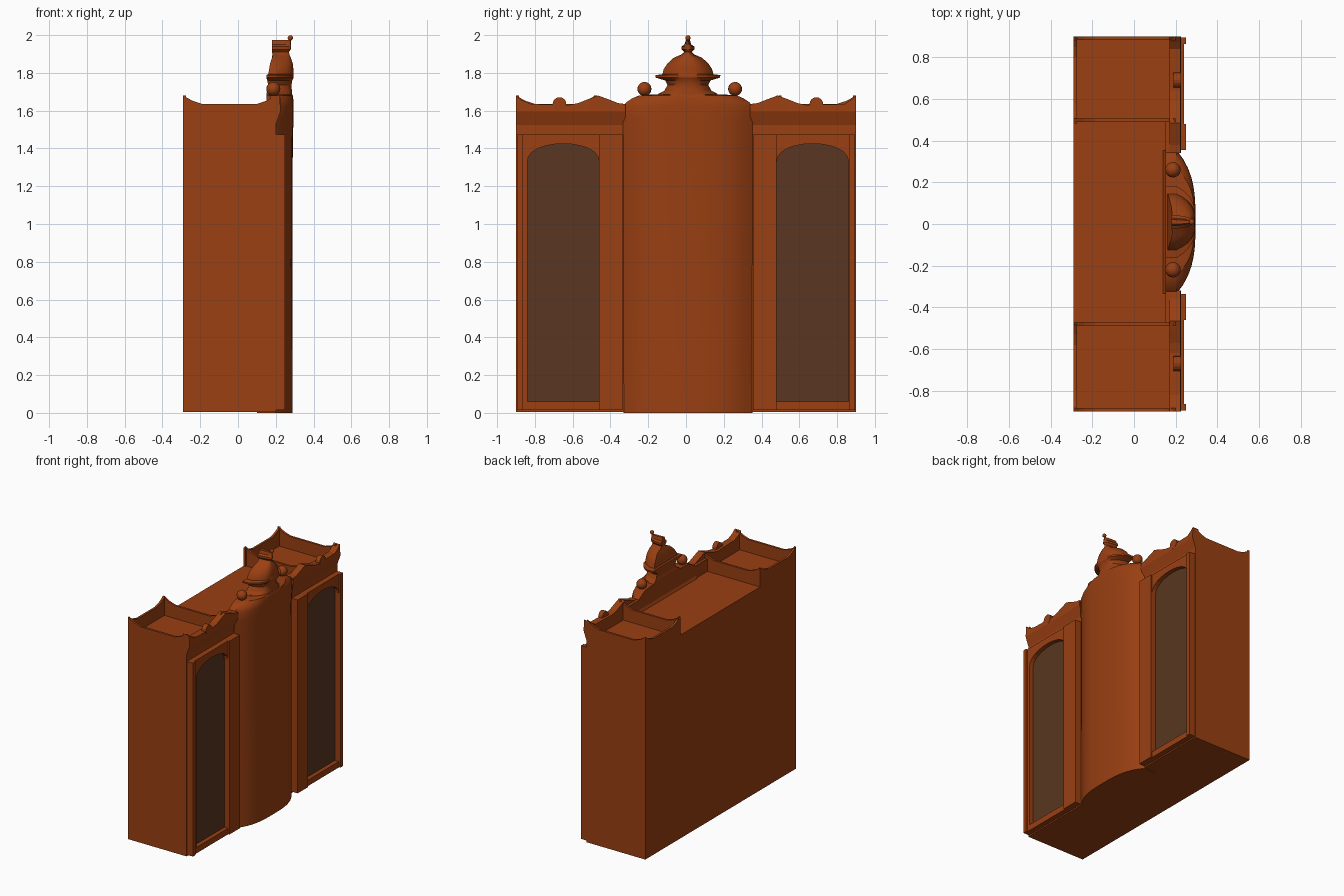
import bpy, bmesh, math

if "Cube" in bpy.data.objects:
    bpy.data.objects.remove(bpy.data.objects["Cube"])


def material(name, rgb):
    m = bpy.data.materials.new(name)
    m.diffuse_color = (*rgb, 1)
    m.use_nodes = True
    m.node_tree.nodes["Principled BSDF"].inputs["Base Color"].default_value = m.diffuse_color
    return m


WOOD = material("warm_wood", (0.32, 0.05, 0.006))
DARK = material("dark_panel", (0.1, 0.037, 0.015))


def finish(obj, mat, smooth):
    obj.data.materials.append(mat)
    if smooth:
        bpy.ops.object.select_all(action='DESELECT')
        obj.select_set(True)
        bpy.context.view_layer.objects.active = obj
        bpy.ops.object.shade_smooth_by_angle(angle=math.radians(smooth))


def loft(name, rings, mat=WOOD, closed=False, smooth=0):
    """Skin a list of equal-length point rings; cap the ends unless closed."""
    bm = bmesh.new()
    vs = [[bm.verts.new(p) for p in r] for r in rings]
    n, k = len(vs), len(vs[0])
    for i in range(n if closed else n - 1):
        a, b = vs[i], vs[(i + 1) % n]
        for j in range(k):
            bm.faces.new((a[j], a[(j + 1) % k], b[(j + 1) % k], b[j]))
    if not closed:
        bm.faces.new(vs[0])
        bm.faces.new(vs[-1])
    bmesh.ops.recalc_face_normals(bm, faces=bm.faces)
    me = bpy.data.meshes.new(name)
    bm.to_mesh(me)
    bm.free()
    obj = bpy.data.objects.new(name, me)
    bpy.context.collection.objects.link(obj)
    finish(obj, mat, smooth)
    return obj


def box(name, x0, x1, y0, y1, z0, z1, mat=WOOD):
    return loft(name, [[(x0, y0, z), (x1, y0, z), (x1, y1, z), (x0, y1, z)]
                       for z in (z0, z1)], mat)


def ball(name, loc, r):
    bpy.ops.mesh.primitive_uv_sphere_add(segments=16, ring_count=10, radius=r, location=loc)
    obj = bpy.context.object
    obj.name = name
    finish(obj, WOOD, 40)


ROOF = 1.54

# Main carcass with low flat roof
box("carcass", -0.29, 0.2, -0.9, 0.9, 0.005, ROOF)
# Low wall behind the central crest
box("crest_wall", 0.15, 0.2, -0.47, 0.49, ROOF - 0.05, 1.635)


def horn_wall(name, length, place):
    """Thin parapet wall whose two ends rise into small horns."""
    L = length
    prof = [(0, ROOF - 0.02), (L, ROOF - 0.02), (L, 1.68), (L - .05, 1.652), (L - .1, 1.636),
            (.1, 1.636), (.05, 1.652), (0, 1.68)]
    loft(name, [[place(s, t, z) for s, z in prof] for t in (0, 0.016)])


for s, side in ((-1, "left"), (1, "right")):
    def Y(v):
        return s * v + (0.01 if v < 0.86 else 0)

    # Parapet walls round the recessed wing top
    horn_wall(side + "_outer_parapet", 0.49, lambda a, t, z: (-0.29 + a, Y(0.9 - t), z))
    horn_wall(side + "_inner_parapet", 0.49, lambda a, t, z: (-0.29 + a, Y(0.48 + t), z))
    horn_wall(side + "_back_parapet", 0.42, lambda a, t, z: (-0.29 + t, s * (0.9 - a), z))

    # Flared front cornice with a wavy top edge
    tops = [(.9, 1.68), (.87, 1.655), (.83, 1.635), (.63, 1.63), (.58, 1.64), (.53, 1.66),
            (.475, 1.68), (.42, 1.66), (.37, 1.64), (.33, 1.635)]
    loft(side + "_cornice", [[(.17, Y(v), 1.46), (.2, Y(v), 1.46), (.2, Y(v), 1.525),
                              (.225, Y(v), 1.595), (.222, Y(v), z), (.17, Y(v), z)]
                             for v, z in tops])

    # Small round button on the cornice
    c = Y(0.68)
    loft(side + "_cornice_button", [[(x, c + .036 * math.cos(a * math.pi / 8),
                                      1.635 + .036 * math.sin(a * math.pi / 8))
                                     for a in range(16)] for x in (.19, .225)])

    # Door frame swept round an arched opening
    lo, hi, Lo, Hi = .47, .85, .345, .89
    mid, half = (lo + hi) / 2, (hi - lo) / 2
    path = [(lo, .06, Lo, .015), (lo, 1.33, Lo, 1.33)]
    N = 12
    arch = []
    for i in range(N + 1):
        a = math.pi * i / N
        v, z = mid - half * math.cos(a), 1.33 + .095 * math.sin(a) ** 0.9
        arch.append((v, z))
        path.append((v, z, Lo if i == 0 else Hi if i == N else v, 1.475))
    path += [(hi, 1.33, Hi, 1.33), (hi, .06, Hi, .015)]
    loft(side + "_door_frame", [[(.195, Y(v), z), (.24, Y(v), z), (.24, Y(V), Z), (.195, Y(V), Z)]
                                for v, z, V, Z in path], closed=True)

    # Dark arched door panel
    outline = [(lo, .05)] + arch + [(hi, .05)]
    loft(side + "_door_panel", [[(x, Y(v), z) for v, z in outline] for x in (.198, .208)], DARK)

    # Raised strips on both edges of the door frame
    for part, a, b in (("inner", .345, .47), ("outer", .865, .895)):
        box(f"{side}_{part}_strip", .195, .25, *sorted((Y(a), Y(b))), .015, 1.475)

    # Ball on the shoulder of the crest
    ball(side + "_shoulder_ball", (.187, s * .24 + .02, 1.715), .037)


def bow(z, w, xf, xb):
    """Cross-section with a flat back and a bowed front."""
    pts = [(xb, .01 + w, z), (xb, .01 - w, z)]
    for i in range(17):
        t = -1 + i / 8
        pts.append((xf - .09 * abs(t) ** 3.2, .01 + w * t, z))
    return pts


# Bowed centre front rising to the shoulders
loft("centre_bow", [bow(*r) for r in (
    (0, .342, .288, .1), (1.46, .342, .29, .1), (1.56, .344, .295, .15), (1.625, .342, .295, .15),
    (1.645, .325, .295, .15), (1.665, .295, .292, .15), (1.68, .26, .29, .15),
    (1.685, .2, .288, .15))], smooth=25)

# Domed crest with waisted neck, brim and knob
loft("crest_dome", [bow(*r) for r in (
    (1.66, .175, .288, .15), (1.69, .155, .287, .15), (1.705, .125, .285, .155),
    (1.735, .108, .283, .16), (1.76, .12, .287, .155), (1.775, .17, .295, .15),
    (1.788, .172, .295, .15), (1.793, .135, .293, .16), (1.82, .128, .293, .165),
    (1.85, .108, .29, .17), (1.88, .075, .28, .18), (1.897, .035, .272, .187),
    (1.91, .02, .27, .188), (1.925, .034, .28, .18), (1.94, .034, .28, .18),
    (1.95, .018, .28, .18), (1.973, .011, .28, .18))], smooth=25)

# Tip ball
ball("tip_ball", (.277, .01, 1.985), .014)
